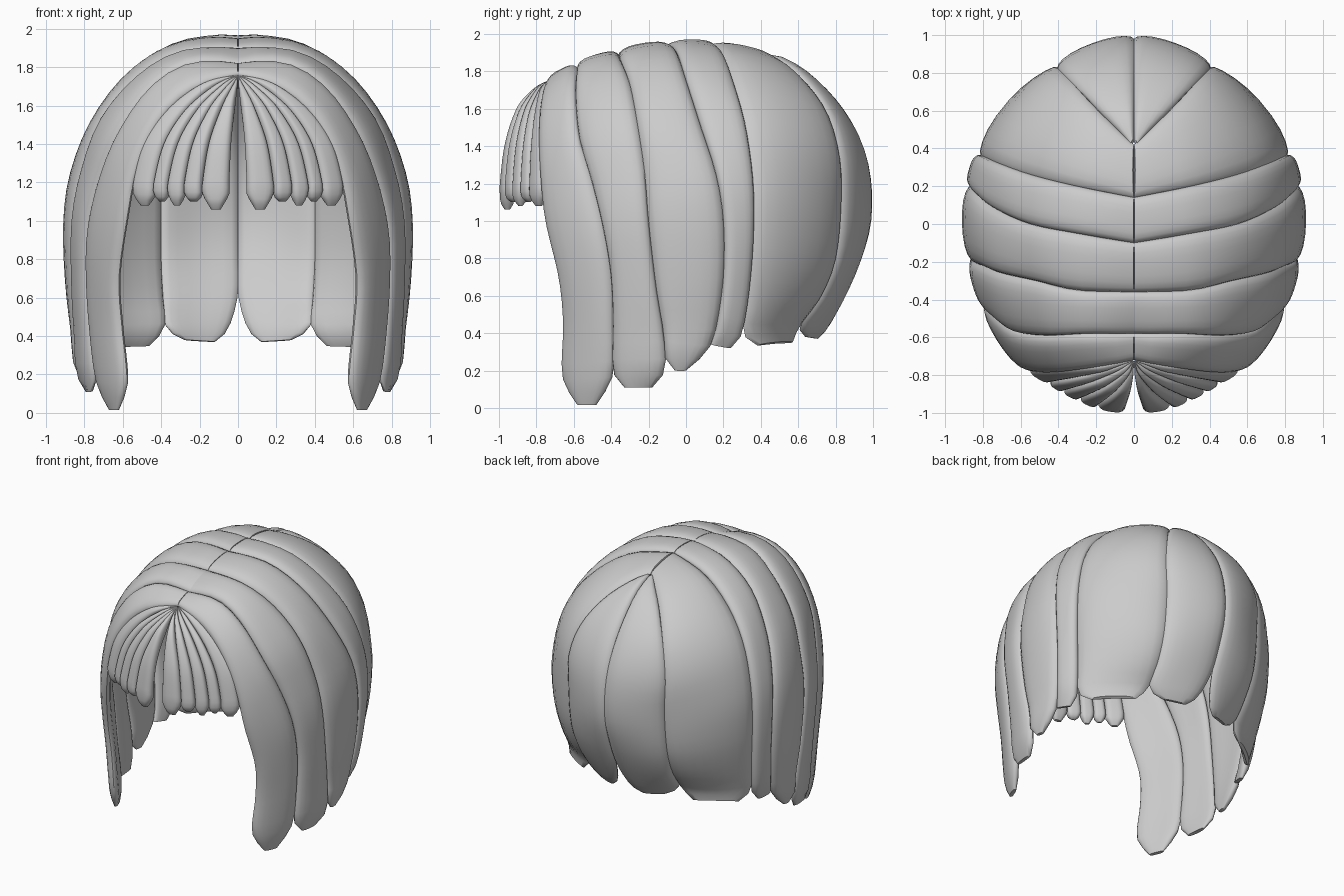
import bpy, bmesh, math
from mathutils import Vector

if "Cube" in bpy.data.objects:
    bpy.data.objects.remove(bpy.data.objects["Cube"])

STATIONS = 26
ACROSS = 10


def resample(pts, n):
    """Smooth curve through pts, sampled at n even steps of its length."""
    p = [Vector(q) for q in pts]
    p = [2 * p[0] - p[1]] + p + [2 * p[-1] - p[-2]]
    dense = []
    for i in range(1, len(p) - 2):
        a, b, c, d = p[i - 1:i + 3]
        for k in range(12):
            t = k / 12
            dense.append(0.5 * (2 * b + (c - a) * t + (2 * a - 5 * b + 4 * c - d) * t * t
                                + (3 * b - a - 3 * c + d) * t ** 3))
    dense.append(p[-2])
    run = [0]
    for a, b in zip(dense, dense[1:]):
        run.append(run[-1] + (b - a).length)
    out, j = [], 0
    for k in range(n):
        s = run[-1] * k / (n - 1)
        while j < len(run) - 2 and run[j + 1] < s:
            j += 1
        out.append(dense[j].lerp(dense[j + 1], (s - run[j]) / max(run[j + 1] - run[j], 1e-6)))
    return out


def lock(name, left, right, th):
    """Closed, rounded strand of hair between two edge curves, mirrored in x."""
    L, R = resample(left, STATIONS), resample(right, STATIONS)
    bm = bmesh.new()
    rings = []
    for i in range(STATIONS):
        lo, hi = max(i - 1, 0), min(i + 1, STATIONS - 1)
        mid = (L[i] + R[i]) / 2
        tangent = (L[hi] + R[hi]) / 2 - (L[lo] + R[lo]) / 2
        chord = R[i] - L[i]
        n = tangent.cross(chord).normalized()
        if n.dot(mid - Vector((0, 0, min(mid.z, 1.0)))) < 0:
            n = -n
        w = chord.length
        sag = w * w / 7.2
        thick = min(th, w * 0.6) * {0: 0.6, STATIONS - 2: 0.85, STATIONS - 1: 0.4}.get(i, 1)
        ring = []
        for k in range(2 * ACROSS):
            a = math.pi * k / ACROSS
            s = math.cos(a)
            rim = math.sqrt(max(0, 1 - s ** 4)) * (1 if k < ACROSS else -1)
            ring.append(bm.verts.new(mid - chord * s / 2 + n * (sag * (1 - s * s) + thick * rim)))
        rings.append(ring)
    m = 2 * ACROSS
    for a, b in zip(rings, rings[1:]):
        for k in range(m):
            bm.faces.new((a[k], a[(k + 1) % m], b[(k + 1) % m], b[k]))
    bm.faces.new(rings[0])
    bm.faces.new(rings[-1])
    bmesh.ops.recalc_face_normals(bm, faces=bm.faces)
    me = bpy.data.meshes.new(name)
    bm.to_mesh(me)
    bm.free()
    ob = bpy.data.objects.new(name, me)
    bpy.context.collection.objects.link(ob)
    ob.modifiers.new("Mirror", 'MIRROR').use_clip = False
    bpy.ops.object.select_all(action='DESELECT')
    ob.select_set(True)
    bpy.context.view_layer.objects.active = ob
    bpy.ops.object.shade_smooth_by_angle(angle=math.radians(50))


# Seams between neighbouring locks, from the parting downwards
front = [(0, -.72, 1.76), (.25, -.76, 1.67), (.42, -.78, 1.5), (.53, -.775, 1.25),
         (.58, -.75, 1.0), (.62, -.68, .7), (.605, -.655, .45), (.58, -.66, .17)]
seam1 = [(0, -.58, 1.81), (.25, -.58, 1.81), (.45, -.59, 1.69), (.62, -.57, 1.45),
         (.72, -.5, 1.2), (.775, -.44, .95), (.78, -.4, .7), (.765, -.39, .45)]
seam2 = [(0, -.36, 1.89), (.3, -.35, 1.86), (.52, -.3, 1.73), (.7, -.26, 1.52),
         (.8, -.22, 1.25), (.845, -.2, 1.0), (.845, -.16, .65), (.83, -.12, .4)]
seam3 = [(0, -.1, 1.935), (.3, -.05, 1.9), (.55, 0, 1.75), (.73, .08, 1.5),
         (.83, .16, 1.25), (.86, .2, 1.0), (.85, .2, .7), (.82, .16, .42)]
seam4 = [(0, .14, 1.94), (.3, .2, 1.88), (.54, .26, 1.72), (.71, .32, 1.5),
         (.8, .36, 1.2), (.81, .36, .9), (.78, .33, .58)]
seam5 = [(0, .42, 1.89), (.19, .6, 1.77), (.33, .75, 1.58), (.4, .82, 1.35),
         (.4, .83, 1.1), (.4, .8, .8), (.39, .72, .6), (.38, .61, .45)]
back = [(0, .45, 1.88), (0, .62, 1.79), (0, .8, 1.61), (0, .925, 1.4), (0, .975, 1.2),
        (0, .975, 1.0), (0, .93, .83), (0, .84, .62), (.05, .75, .44), (.12, .7, .37)]

# Side locks
lock("front_side_lock", front + [(.625, -.58, .015)],
     seam1 + [(.73, -.39, .18), (.665, -.48, .015)], .035)
lock("second_side_lock", seam1 + [(.745, -.39, .2), (.765, -.33, .11)],
     seam2 + [(.82, -.11, .21), (.78, -.18, .11)], .035)
lock("third_side_lock", seam2 + [(.83, -.11, .26), (.82, -.06, .2)],
     seam3 + [(.815, .11, .3), (.815, .0, .2)], .035)
lock("rear_side_lock", seam3 + [(.8, .13, .34)],
     seam4 + [(.76, .29, .38), (.77, .24, .32)], .035)

# Wide back panels
lock("back_side_panel", seam4 + [(.76, .3, .41), (.71, .38, .335)],
     seam5 + [(.46, .57, .35)], .03)
lock("back_centre_panel", [(.015, .42, 1.88)] + seam5[1:] + [(.28, .64, .38)], back, .03)

# Fringe: strands fanned out from the parting, the inner ones spreading later
fan = [(.045, -.965), (.185, -.945), (.275, -.905), (.36, -.865), (.43, -.82), (.54, -.755)]
drop = [(.03, 1.755), (.35, 1.7), (.68, 1.57), (.9, 1.4), (1, 1.2), (1, 1.14)]
tips = [1.06, 1.1, 1.08, 1.1, 1.08]
for i, tip in enumerate(tips):
    a, b = Vector(fan[i]), Vector(fan[i + 1])
    edges = []
    for e, o in ((a, b), (b, a)):
        late = 1 + 1.3 * (1 - e.x / .54)
        pts = [(e.x * f ** late, -.72 + (e.y + .72) * f, z) for f, z in drop]
        q = e.lerp(o, .32)
        edges.append(pts + [(q.x, q.y, tip)])
    lock(f"fringe_strand_{i + 1}", edges[0], edges[1], .035)
